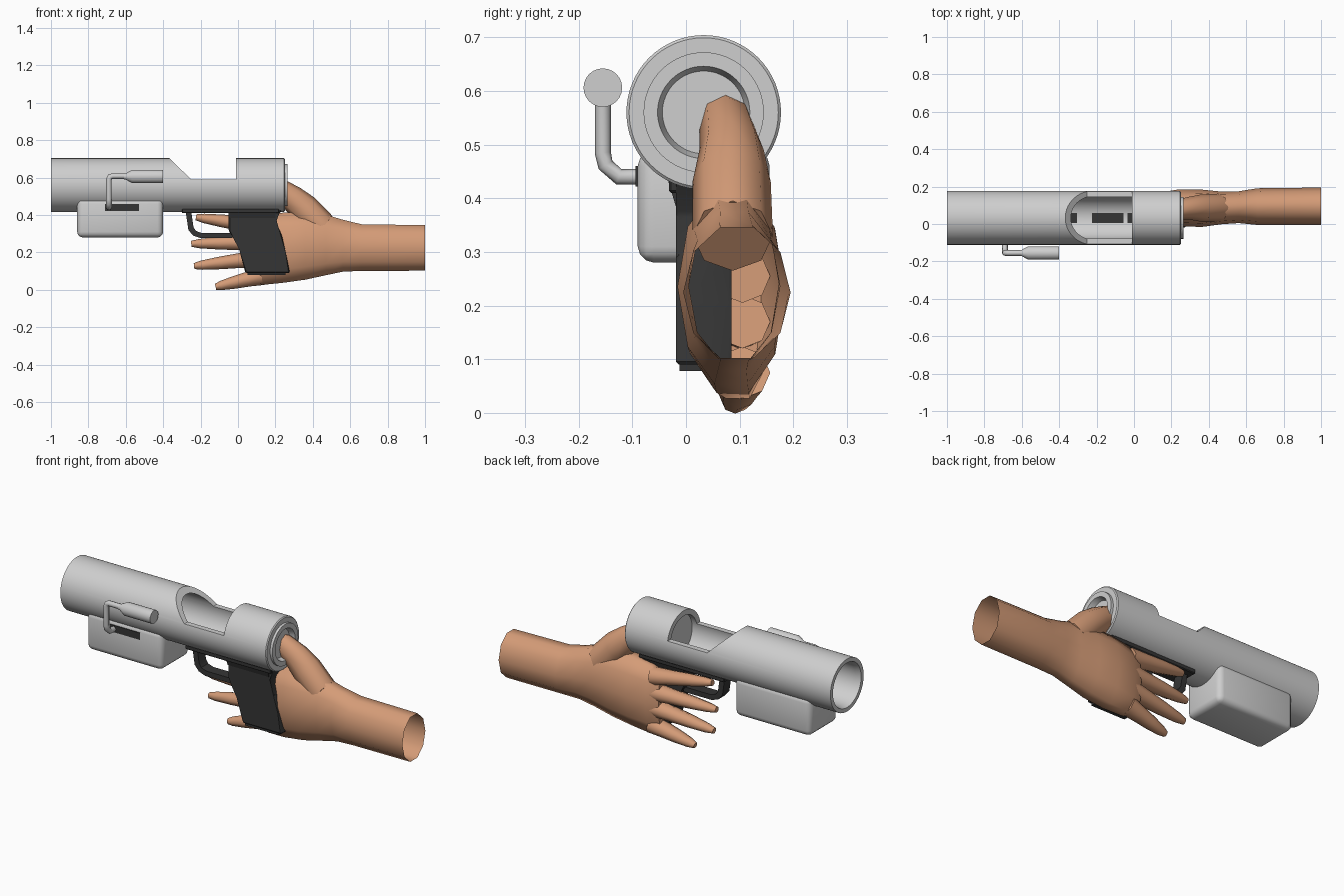
import bpy, bmesh, math
from mathutils import Vector

if "Cube" in bpy.data.objects:
    bpy.data.objects.remove(bpy.data.objects["Cube"])

CY, CZ = 0.033, 0.56          # barrel axis


def material(name, rgb):
    m = bpy.data.materials.new(name)
    m.diffuse_color = (*rgb, 1)
    m.use_nodes = True
    m.node_tree.nodes["Principled BSDF"].inputs["Base Color"].default_value = m.diffuse_color
    return m


GREY = material("light grey metal", (0.62, 0.62, 0.62))
DARK = material("dark grey plastic", (0.035, 0.035, 0.035))
SKIN = material("skin", (0.66, 0.33, 0.185))


def finish(bm, name, mat, angle=35):
    bmesh.ops.recalc_face_normals(bm, faces=bm.faces)
    me = bpy.data.meshes.new(name)
    bm.to_mesh(me)
    bm.free()
    me.materials.append(mat)
    ob = bpy.data.objects.new(name, me)
    bpy.context.collection.objects.link(ob)
    smooth(ob, angle)
    return ob


def smooth(ob, angle):
    bpy.ops.object.select_all(action='DESELECT')
    bpy.context.view_layer.objects.active = ob
    ob.select_set(True)
    bpy.ops.object.shade_smooth_by_angle(angle=math.radians(angle))


def bridge(bm, rings, close=False):
    n = len(rings[0])
    pairs = list(zip(rings, rings[1:])) + ([(rings[-1], rings[0])] if close else [])
    for a, b in pairs:
        for i in range(n):
            j = (i + 1) % n
            bm.faces.new((a[i], a[j], b[j], b[i]))


def lathe(name, profile, cy, cz, mat, seg=48):
    """Revolve (x, radius) points round a lengthwise axis, capping both ends."""
    bm = bmesh.new()
    rings = [[bm.verts.new((x, cy + r * math.cos(2 * math.pi * i / seg),
                            cz + r * math.sin(2 * math.pi * i / seg)))
              for i in range(seg)] for x, r in profile]
    bridge(bm, rings)
    bm.faces.new(rings[0])
    bm.faces.new(rings[-1])
    return finish(bm, name, mat)


def prism(name, pts, lo, hi, mat, axis='y', bevel=0, seg=2):
    """Extrude an outline: (x, z) along y, or (y, z) along x."""
    bm = bmesh.new()
    put = (lambda p, t: (p[0], t, p[1])) if axis == 'y' else (lambda p, t: (t, p[0], p[1]))
    rings = [[bm.verts.new(put(p, t)) for p in pts] for t in (lo, hi)]
    bridge(bm, rings)
    bm.faces.new(rings[0])
    bm.faces.new(rings[1])
    if bevel:
        bmesh.ops.bevel(bm, geom=bm.edges[:], offset=bevel, segments=seg,
                        profile=0.5, affect='EDGES', clamp_overlap=True)
    return finish(bm, name, mat)


def box(name, x, y, z, mat, bevel=0, seg=2):
    return prism(name, [(x[0], z[0]), (x[1], z[0]), (x[1], z[1]), (x[0], z[1])],
                 y[0], y[1], mat, 'y', bevel, seg)


def limb(name, rings, mat, n=8, cap_start=True):
    """Loft ovals: (x, y, z, half width in y, half height, heading in degrees)."""
    bm = bmesh.new()
    loops = []
    for x, y, z, ry, rn, a in rings:
        a = math.radians(a)
        up = Vector((math.sin(a), 0, -math.cos(a)))
        loops.append([bm.verts.new(Vector((x, y, z))
                                   + Vector((0, ry * math.cos(2 * math.pi * i / n), 0))
                                   + up * rn * math.sin(2 * math.pi * i / n)) for i in range(n)])
    bridge(bm, loops)
    if cap_start:
        bm.faces.new(loops[0])
    bm.faces.new(loops[-1])
    return finish(bm, name, mat, 60)


def pipe(name, path, radius, mat, sides=2):
    cu = bpy.data.curves.new(name, 'CURVE')
    cu.dimensions = '3D'
    cu.bevel_depth, cu.bevel_resolution, cu.use_fill_caps = radius, sides, True
    sp = cu.splines.new('POLY')
    sp.points.add(len(path) - 1)
    for p, co in zip(sp.points, path):
        p.co = (*co, 1)
    ob = bpy.data.objects.new(name, cu)
    bpy.context.collection.objects.link(ob)
    cu.materials.append(mat)
    return ob


# Hollow barrel with stepped, recessed rear cap
barrel = lathe("barrel", [(0.02, 0.001), (0.02, 0.115), (-0.97, 0.115), (-1, 0.122),
                          (-1, 0.144), (0.245, 0.144), (0.25, 0.139), (0.25, 0.112),
                          (0.264, 0.112), (0.264, 0.086), (0.235, 0.077), (0.235, 0.001)],
               CY, CZ, GREY, 64)

# Loading port cut out of the top
cutter = prism("port_cutter", [(-0.415, 0.75), (-0.25, 0.59), (-0.01, 0.59), (-0.01, 0.75)],
               -0.3, 0.4, GREY)
cutter.hide_render = True
mod = barrel.modifiers.new("port", 'BOOLEAN')
mod.operation, mod.object, mod.solver = 'DIFFERENCE', cutter, 'EXACT'
bpy.context.view_layer.update()
barrel.data = bpy.data.meshes.new_from_object(
    barrel.evaluated_get(bpy.context.evaluated_depsgraph_get()))
barrel.modifiers.clear()
bpy.data.objects.remove(cutter)
smooth(barrel, 35)

# Dark slots in the bore floor
for i, (a, b) in enumerate([(-0.35, -0.305), (-0.225, -0.055), (-0.035, 0.0)]):
    box(f"bore_slot_{i}", (a, b), (CY - 0.027, CY + 0.027), (0.425, 0.451), DARK)

# Magazine box with handle slot
box("magazine_box", (-0.86, -0.40), (-0.09, 0.156), (0.28, 0.49), GREY, 0.03, 3)
box("handle_slot", (-0.71, -0.53), (-0.094, -0.086), (0.422, 0.46), DARK)

# Bent side handle and its knob
pipe("handle_rod", [(-0.69, -0.08, 0.44), (-0.69, -0.125, 0.44), (-0.69, -0.15, 0.462),
                    (-0.69, -0.155, 0.485), (-0.69, -0.155, 0.59), (-0.685, -0.155, 0.604),
                    (-0.67, -0.155, 0.608), (-0.58, -0.155, 0.608)], 0.015, GREY)
lathe("handle_knob", [(-0.61, 0.015), (-0.60, 0.017), (-0.565, 0.036), (-0.40, 0.036)],
      -0.155, 0.606, GREY, 24)

# Frame, grip and trigger guard
box("frame", (-0.30, 0.22), (CY - 0.065, CY + 0.065), (0.41, 0.44), DARK, 0.004, 1)
prism("grip_collar", [(CY - 0.067, 0.435), (CY + 0.067, 0.435),
                      (CY + 0.052, 0.385), (CY - 0.052, 0.385)], -0.05, 0.2, DARK, 'x')
prism("grip", [(-0.05, 0.43), (-0.05, 0.315), (-0.015, 0.27), (0.005, 0.22), (0.04, 0.09),
               (0.277, 0.09), (0.255, 0.20), (0.235, 0.29), (0.20, 0.37), (0.235, 0.43)],
      CY - 0.052, CY + 0.052, DARK, 'y', 0.006, 1)
box("grip_base", (0.05, 0.255), (CY - 0.045, CY + 0.045), (0.078, 0.095), DARK)
prism("trigger_guard", [(-0.28, 0.42), (-0.265, 0.32), (-0.24, 0.29), (-0.20, 0.276),
                        (-0.03, 0.276), (-0.03, 0.304), (-0.195, 0.304), (-0.225, 0.315),
                        (-0.238, 0.335), (-0.25, 0.42)],
      CY - 0.03, CY + 0.03, DARK)

# Forearm and palm, open at the wrist end
limb("forearm_and_palm", [
    (1.0, 0.095, 0.224, 0.10, 0.128, 180),
    (0.66, 0.093, 0.226, 0.098, 0.131, 180),
    (0.56, 0.09, 0.236, 0.085, 0.146, 180),
    (0.47, 0.086, 0.24, 0.087, 0.17, 180),
    (0.36, 0.084, 0.235, 0.10, 0.19, 180),
    (0.24, 0.087, 0.225, 0.098, 0.197, 180),
    (0.13, 0.097, 0.21, 0.07, 0.193, 180),
    (0.07, 0.10, 0.21, 0.04, 0.16, 180)], SKIN, 10, cap_start=False)

# Thumb reaching into the rear cap
limb("thumb", [
    (0.45, 0.087, 0.33, 0.075, 0.085, 140),
    (0.36, 0.085, 0.43, 0.073, 0.08, 140),
    (0.29, 0.085, 0.49, 0.06, 0.07, 140),
    (0.215, 0.075, 0.54, 0.05, 0.06, 145),
    (0.15, 0.07, 0.575, 0.035, 0.035, 150)], SKIN)

# Spread fingers: knuckle (x, z), tip (x, z)
fingers = {"index_finger": ((0.12, 0.34), (-0.225, 0.388)),
           "middle_finger": ((0.12, 0.255), (-0.25, 0.246)),
           "ring_finger": ((0.12, 0.17), (-0.235, 0.127)),
           "little_finger": ((0.13, 0.075), (-0.12, 0.016))}
for name, ((kx, kz), (tx, tz)) in fingers.items():
    heading = math.degrees(math.atan2(tz - kz, tx - kx))
    rings = []
    for t, ry, rn in [(0, 0.052, 0.05), (0.3, 0.045, 0.04), (0.6, 0.037, 0.034),
                      (0.88, 0.026, 0.025), (1, 0.016, 0.016)]:
        rings.append((kx + (tx - kx) * t, 0.105 - 0.015 * t, kz + (tz - kz) * t,
                      ry, rn, heading))
    limb(name, rings, SKIN, 8)
